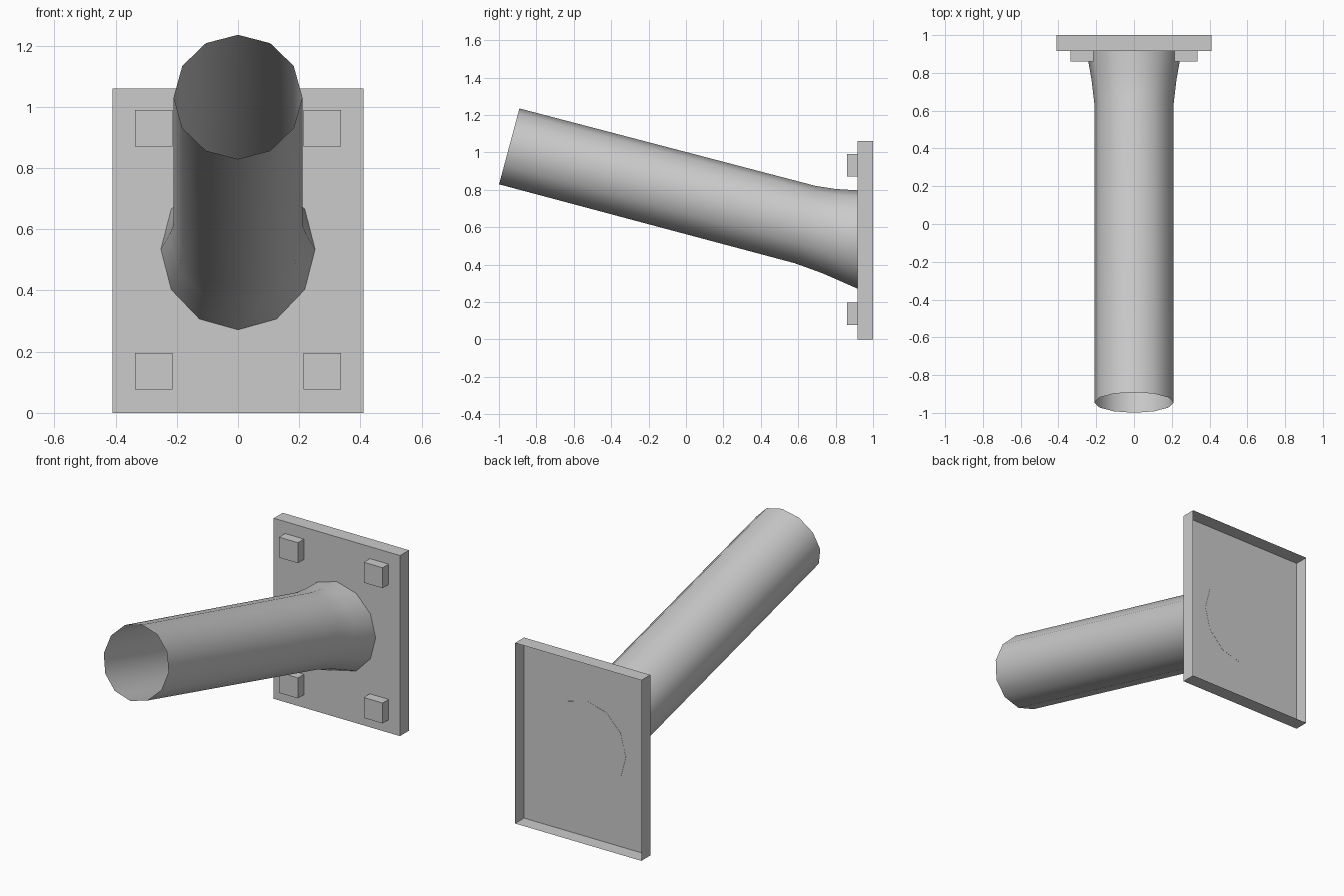
import bpy, bmesh, math

if "Cube" in bpy.data.objects:
    bpy.data.objects.remove(bpy.data.objects["Cube"])

grey = bpy.data.materials.new("light_grey")
grey.diffuse_color = (0.6, 0.6, 0.6, 1)
grey.use_nodes = True
grey.node_tree.nodes["Principled BSDF"].inputs["Base Color"].default_value = grey.diffuse_color


def add_object(name, bm):
    me = bpy.data.meshes.new(name)
    bm.to_mesh(me)
    bm.free()
    me.materials.append(grey)
    ob = bpy.data.objects.new(name, me)
    bpy.context.collection.objects.link(ob)
    return ob


def open_box(name, x0, x1, y0, y1, z0, z1):
    """Box whose back (+y) side is left open."""
    bm = bmesh.new()
    bmesh.ops.create_cube(bm, size=1)
    for v in bm.verts:
        v.co.x = x1 if v.co.x > 0 else x0
        v.co.y = y1 if v.co.y > 0 else y0
        v.co.z = z1 if v.co.z > 0 else z0
    bm.normal_update()
    back = [f for f in bm.faces if f.normal.y > 0.5]
    bmesh.ops.delete(bm, geom=back, context='FACES_ONLY')
    return add_object(name, bm)


# Wall plate, hollow at the back
PLATE_Y = 0.917
open_box("wall_plate", -0.41, 0.41, PLATE_Y, 1.0, 0.0, 1.06)

# Four square bolt heads
for side, x in (("left", -0.275), ("right", 0.275)):
    for level, z in (("lower", 0.136), ("upper", 0.93)):
        open_box(f"bolt_{level}_{side}", x - 0.061, x + 0.061,
                 0.861, PLATE_Y, z - 0.06, z + 0.06)

# Tilted twelve-sided tube flaring into the plate
# ring: centre y, centre z, x radius, upright radius, tilt in degrees
rings = [
    (-0.945, 1.032, 0.21, 0.21, 15),
    (0.637, 0.614, 0.21, 0.214, 15),
    (0.765, 0.579, 0.225, 0.228, 9),
    (PLATE_Y + 0.001, 0.534, 0.252, 0.263, 0),
]
N = 12
bm = bmesh.new()
loops = []
for cy, cz, rx, rz, tilt in rings:
    t = math.radians(tilt)
    loop = []
    for i in range(N):
        a = 2 * math.pi * i / N
        h = rz * math.cos(a)
        loop.append(bm.verts.new((rx * math.sin(a),
                                  cy + h * math.sin(t),
                                  cz + h * math.cos(t))))
    loops.append(loop)
for a, b in zip(loops, loops[1:]):
    for i in range(N):
        j = (i + 1) % N
        bm.faces.new((a[i], a[j], b[j], b[i])).smooth = True
cap = bm.faces.new(loops[-1])
bmesh.ops.recalc_face_normals(bm, faces=bm.faces[:])
bm.normal_update()
# Make the cap face the back and the walls face outwards
if cap.normal.y < 0:
    bmesh.ops.reverse_faces(bm, faces=bm.faces[:])
for e in cap.edges:
    e.smooth = False
add_object("tube", bm)
